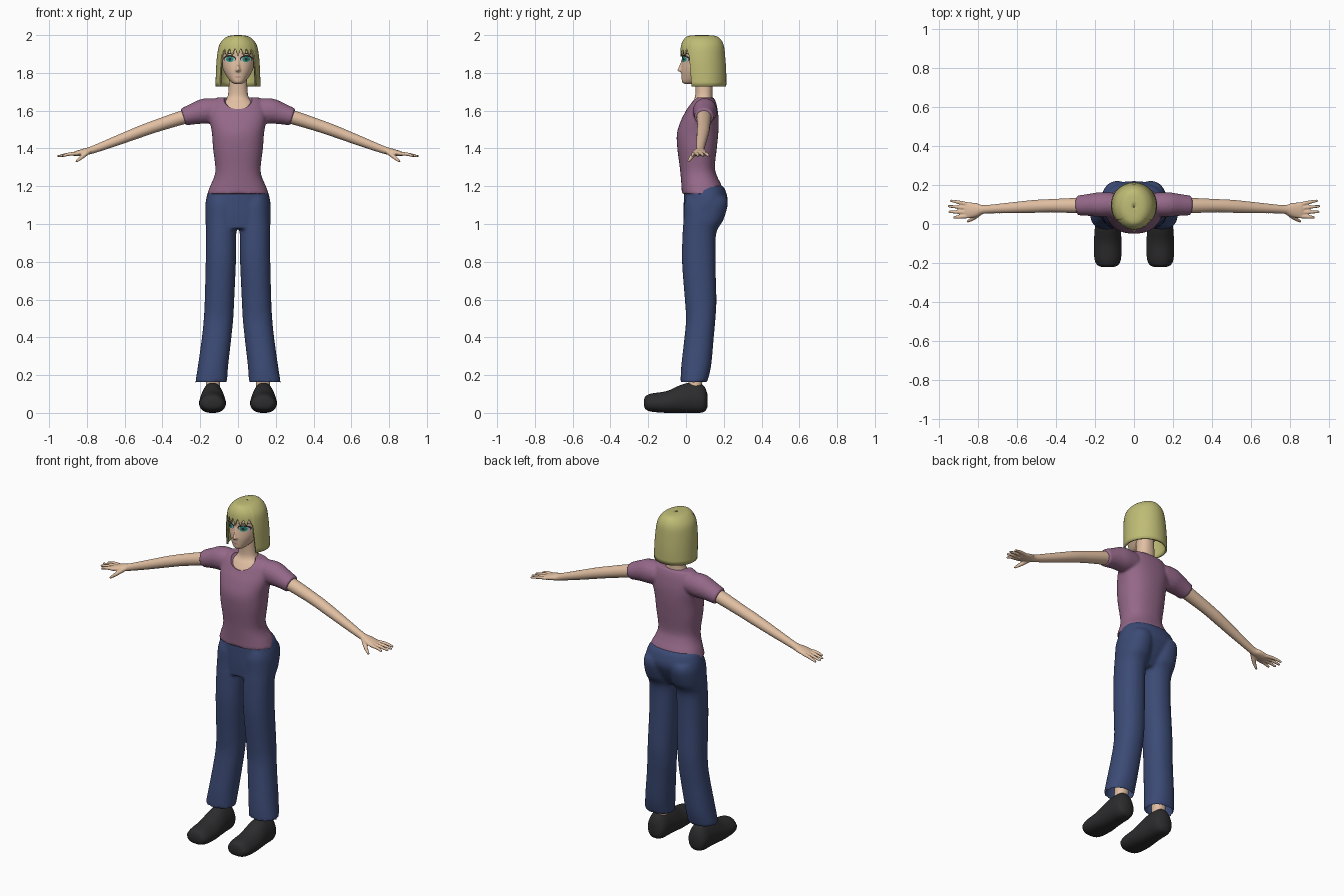
import bpy, bmesh, math
from mathutils import Vector
from mathutils.bvhtree import BVHTree

if "Cube" in bpy.data.objects:
    bpy.data.objects.remove(bpy.data.objects["Cube"])


def material(name, rgb):
    m = bpy.data.materials.new(name)
    m.diffuse_color = (*rgb, 1)
    m.use_nodes = True
    m.node_tree.nodes["Principled BSDF"].inputs["Base Color"].default_value = m.diffuse_color
    return m


SKIN = material("skin", (0.75, 0.52, 0.36))
SHIRT = material("shirt", (0.30, 0.14, 0.25))
DENIM = material("denim", (0.045, 0.07, 0.18))
HAIR = material("hair", (0.52, 0.50, 0.18))
BLACK = material("black", (0.025, 0.025, 0.027))
WHITE = material("eye_white", (0.8, 0.8, 0.8))
GREEN = material("iris", (0.02, 0.28, 0.2))
LIP = material("lip", (0.5, 0.25, 0.2))


def dense(rows, k=5):
    """Catmull-Rom interpolation of tuples."""
    out = []
    for i in range(len(rows) - 1):
        a, b, c, d = (rows[max(i - 1, 0)], rows[i], rows[i + 1], rows[min(i + 2, len(rows) - 1)])
        for j in range(k):
            t = j / k
            out.append(tuple(0.5 * (2 * q + (r - p) * t + (2 * p - 5 * q + 4 * r - s) * t * t
                                    + (3 * q - p - 3 * r + s) * t ** 3)
                             for p, q, r, s in zip(a, b, c, d)))
    return out + [tuple(rows[-1])]


def ring(c, u, v, p=2.0, n=36, taper=0.0):
    """Superellipse section around c."""
    pts = []
    for i in range(n):
        a = 2 * math.pi * i / n
        x = math.copysign(abs(math.cos(a)) ** (2 / p), math.cos(a))
        y = math.copysign(abs(math.sin(a)) ** (2 / p), math.sin(a))
        pts.append(Vector(c) + Vector(u) * x * (1 - taper * max(0, y)) + Vector(v) * y)
    return pts


def stack(rows, p=2.2):
    """Horizontal sections: (z, x centre, x radius, y front, y back)."""
    return [ring((x, (f + b) / 2, z), (r, 0, 0), (0, (b - f) / 2, 0), p) for z, x, r, f, b in dense(rows)]


def tube(rows, n=20):
    """Sections along a path: (x, y, z, side radius, height radius)."""
    rows = dense(rows, 4)
    out = []
    for i, r in enumerate(rows):
        d = (Vector(rows[min(i + 1, len(rows) - 1)][:3]) - Vector(rows[max(i - 1, 0)][:3])).normalized()
        u = Vector((0, 1, 0)) - d * d.y
        u.normalize()
        out.append(ring(r[:3], u * r[3], d.cross(u) * r[4], n=n))
    return out


def flip(rings):
    return [[Vector((-p.x, p.y, p.z)) for p in r] for r in rings]


def both(*lofts):
    return list(lofts) + [flip(l) for l in lofts]


def build(name, lofts, mat, voxel=0, smooth=3):
    """Skin the lofts into one object, optionally fused by remeshing."""
    bm = bmesh.new()
    for rings in lofts:
        vs = [[bm.verts.new(p) for p in r] for r in rings]
        n = len(vs[0])
        for a, b in zip(vs, vs[1:]):
            for i in range(n):
                bm.faces.new((a[i], a[(i + 1) % n], b[(i + 1) % n], b[i]))
        bm.faces.new(vs[0])
        bm.faces.new(vs[-1])
    bmesh.ops.recalc_face_normals(bm, faces=bm.faces)
    ob = finish(name, bm, mat)
    if voxel:
        m = ob.modifiers.new("fuse", 'REMESH')
        m.mode, m.voxel_size = 'VOXEL', voxel
        s = ob.modifiers.new("relax", 'SMOOTH')
        s.factor, s.iterations = 0.5, smooth
        bpy.ops.object.modifier_apply(modifier="fuse")
        bpy.ops.object.modifier_apply(modifier="relax")
        shade(ob)
    return ob


def shade(ob):
    bpy.ops.object.select_all(action='DESELECT')
    bpy.context.view_layer.objects.active = ob
    ob.select_set(True)
    bpy.ops.object.shade_smooth_by_angle(angle=math.radians(50))


def finish(name, bm, mat):
    me = bpy.data.meshes.new(name)
    bm.to_mesh(me)
    bm.free()
    ob = bpy.data.objects.new(name, me)
    bpy.context.collection.objects.link(ob)
    me.materials.append(mat)
    shade(ob)
    return ob


# shirt: torso and sleeves fused, neckline scooped out
torso = stack([(1.16, 0, .162, -.022, .19), (1.2, 0, .148, -.024, .19), (1.25, 0, .126, -.028, .166),
               (1.3, 0, .12, -.033, .153), (1.4, 0, .132, -.046, .163), (1.48, 0, .138, -.048, .171),
               (1.55, 0, .15, -.026, .173), (1.6, 0, .15, 0, .168), (1.64, 0, .137, .022, .16),
               (1.67, 0, .112, .05, .147)], 2.3)
sleeve = tube([(.1, .1, 1.6, .06, .062), (.17, .1, 1.598, .064, .068),
               (.23, .098, 1.584, .057, .057), (.29, .095, 1.566, .051, .047)])
shirt = build("shirt", [torso] + both(sleeve), SHIRT, .008)
bpy.ops.mesh.primitive_uv_sphere_add(segments=48, ring_count=24, location=(0, .02, 1.687))
cutter = bpy.context.object
cutter.name, cutter.scale, cutter.hide_render = "neckline_cutter", (.085, .09, .08), True
m = shirt.modifiers.new("neckline", 'BOOLEAN')
m.operation, m.object, m.solver = 'DIFFERENCE', cutter, 'EXACT'
bpy.context.view_layer.objects.active = shirt
bpy.ops.object.modifier_apply(modifier="neckline")
bpy.data.objects.remove(cutter)
shade(shirt)

# trousers: hips and flared legs fused, open at the hems
hips = stack([(1.205, 0, .135, -.005, .19), (1.18, 0, .155, -.01, .208), (1.12, 0, .171, -.012, .22),
              (1.05, 0, .171, -.013, .19), (.975, 0, .16, -.01, .14)], 2.3)
leg = stack([(1.14, .085, .075, .0, .215), (1.1, .086, .084, -.01, .221), (1.02, .088, .084, -.013, .197),
             (.95, .089, .08, -.018, .16), (.8, .091, .08, -.021, .156), (.6, .098, .078, -.006, .161),
             (.5, .103, .078, 0, .156), (.4, .113, .078, -.008, .147), (.25, .132, .08, -.025, .133),
             (.162, .142, .084, -.029, .112)])
trousers = build("trousers", [hips] + both(leg), DENIM, .009)
bm = bmesh.new()
bm.from_mesh(trousers.data)
bmesh.ops.delete(bm, geom=[f for f in bm.faces if f.normal.z < -.8 and f.calc_center_median().z < .2],
                 context='FACES')
bm.to_mesh(trousers.data)
bm.free()

# shoes and ankles
shoe = [ring((.135, y, (a + b) / 2), (r, 0, 0), (0, 0, (b - a) / 2), 2.5, taper=.3)
        for y, r, a, b in dense([(-.222, .025, .035, .07), (-.212, .052, .018, .09), (-.18, .068, .006, .103),
                                 (-.1, .071, 0, .116), (-.03, .067, 0, .147), (.02, .063, 0, .16),
                                 (.07, .06, 0, .158), (.1, .048, .008, .135), (.113, .022, .03, .1)])]
build("shoes", both(shoe), BLACK)
build("ankles", both(stack([(.1, .135, .036, .01, .08), (.3, .125, .04, .02, .1)])), SKIN)

# arms with hands
arm = tube([(.2, .097, 1.588, .04, .04), (.3, .095, 1.562, .039, .037), (.43, .094, 1.52, .034, .033),
            (.52, .09, 1.488, .033, .031), (.65, .082, 1.438, .027, .026), (.77, .075, 1.393, .022, .02),
            (.81, .073, 1.383, .035, .018), (.855, .07, 1.373, .041, .014), (.872, .07, 1.37, .036, .009)])
fingers = [tube([(.85, .07 + k * .02, 1.373, .011, .01), (.9, .074 + k * .025, 1.369, .0095, .009),
                 (tip, .077 + k * .029, 1.358, .006, .006)], 12)
           for k, tip in ((-1.5, .928), (-.5, .952), (.5, .956), (1.5, .944))]
thumb = tube([(.79, .06, 1.385, .015, .013), (.825, .03, 1.356, .011, .011), (.857, .012, 1.33, .006, .006)], 12)
build("arms", both(arm, thumb, *fingers), SKIN, .004, 2)

# neck and head with nose
build("neck", [stack([(1.58, 0, .08, .0, .12), (1.61, 0, .09, .01, .13), (1.64, 0, .083, .028, .14),
                      (1.665, 0, .06, .045, .14), (1.7, 0, .051, .05, .14), (1.79, 0, .047, .045, .14)])], SKIN)
skull = stack([(1.741, 0, .016, -.005, .03), (1.75, 0, .034, -.02, .07), (1.78, 0, .059, -.024, .13),
               (1.82, 0, .08, -.025, .17), (1.87, 0, .092, -.02, .185), (1.92, 0, .094, -.02, .185),
               (1.96, 0, .078, 0, .17), (1.985, 0, .03, .05, .13)], 2.1)
nose = stack([(1.803, 0, .009, -.028, .02), (1.813, 0, .015, -.046, .02), (1.83, 0, .011, -.039, .02),
              (1.875, 0, .008, -.022, .02)], 2)
head = build("head", [skull, nose], SKIN, .005, 3)

# eyes, brows and mouth: discs laid on the face
face = BVHTree.FromPolygons([v.co for v in head.data.vertices], [p.vertices[:] for p in head.data.polygons])


def patch(name, x, z, rx, rz, lift, mat, sides=(1, -1)):
    bm = bmesh.new()
    for s in sides:
        def on_face(dx, dz):
            hit = face.ray_cast(Vector((s * (x + dx), -1, z + dz)), Vector((0, 1, 0)))[0]
            return bm.verts.new(hit + Vector((0, -lift, 0)))
        loops = [[on_face(rx * k * math.cos(i * math.pi / 12), rz * k * math.sin(i * math.pi / 12))
                  for i in range(24)] for k in (.25, .5, .75, 1)]
        bm.faces.new(loops[0])
        for a, b in zip(loops, loops[1:]):
            for i in range(24):
                bm.faces.new((a[i], a[(i + 1) % 24], b[(i + 1) % 24], b[i]))
    bmesh.ops.recalc_face_normals(bm, faces=bm.faces)
    for f in bm.faces:
        if f.normal.y > 0:
            f.normal_flip()
    finish(name, bm, mat)


patch("lashes", .044, 1.875, .033, .019, .001, BLACK)
patch("eye_whites", .044, 1.871, .028, .015, .002, WHITE)
patch("irises", .043, 1.872, .02, .0145, .003, GREEN)
patch("pupils", .043, 1.872, .007, .008, .004, BLACK)
patch("brows", .046, 1.903, .028, .003, .001, BLACK)
patch("mouth", 0, 1.778, .018, .0035, .001, LIP, (1,))

# hair: bob shell whose lower edge rises over the face into a jagged fringe
shape = dense([(2.0, .003, .085, .091), (1.997, .042, .02, .15), (1.982, .073, -.008, .18),
               (1.945, .1, -.026, .2), (1.88, .112, -.03, .208), (1.8, .117, -.026, .213),
               (1.728, .119, -.02, .213)], 8)


def hair_point(z, a):
    for p, q in zip(shape, shape[1:]):
        if q[0] <= z:
            break
    t = max(0, min(1, (p[0] - z) / max(p[0] - q[0], 1e-6)))
    _, r, f, b = (i + (j - i) * t for i, j in zip(p, q))
    return Vector((r * math.sin(a), (f + b) / 2 - (b - f) / 2 * math.cos(a), z))


bm = bmesh.new()
N, M = 144, 22
cols = []
for i in range(N):
    a = 2 * math.pi * i / N
    off = abs((a + math.pi) % (2 * math.pi) - math.pi)
    jag = abs((off / .3 + .5) % 1 - .5) * 2
    low = 1.888 + .045 * jag if off < .95 else 1.728
    cols.append([bm.verts.new(hair_point(2 - (2 - low) * (j / M) ** 2, a)) for j in range(M + 1)])
for i in range(N):
    a, b = cols[i], cols[(i + 1) % N]
    for j in range(M):
        bm.faces.new((a[j], a[j + 1], b[j + 1], b[j]))
bmesh.ops.remove_doubles(bm, verts=bm.verts, dist=.0002)
bmesh.ops.recalc_face_normals(bm, faces=bm.faces)
hair = finish("hair", bm, HAIR)
s = hair.modifiers.new("thickness", 'SOLIDIFY')
s.thickness, s.offset = .01, -1
